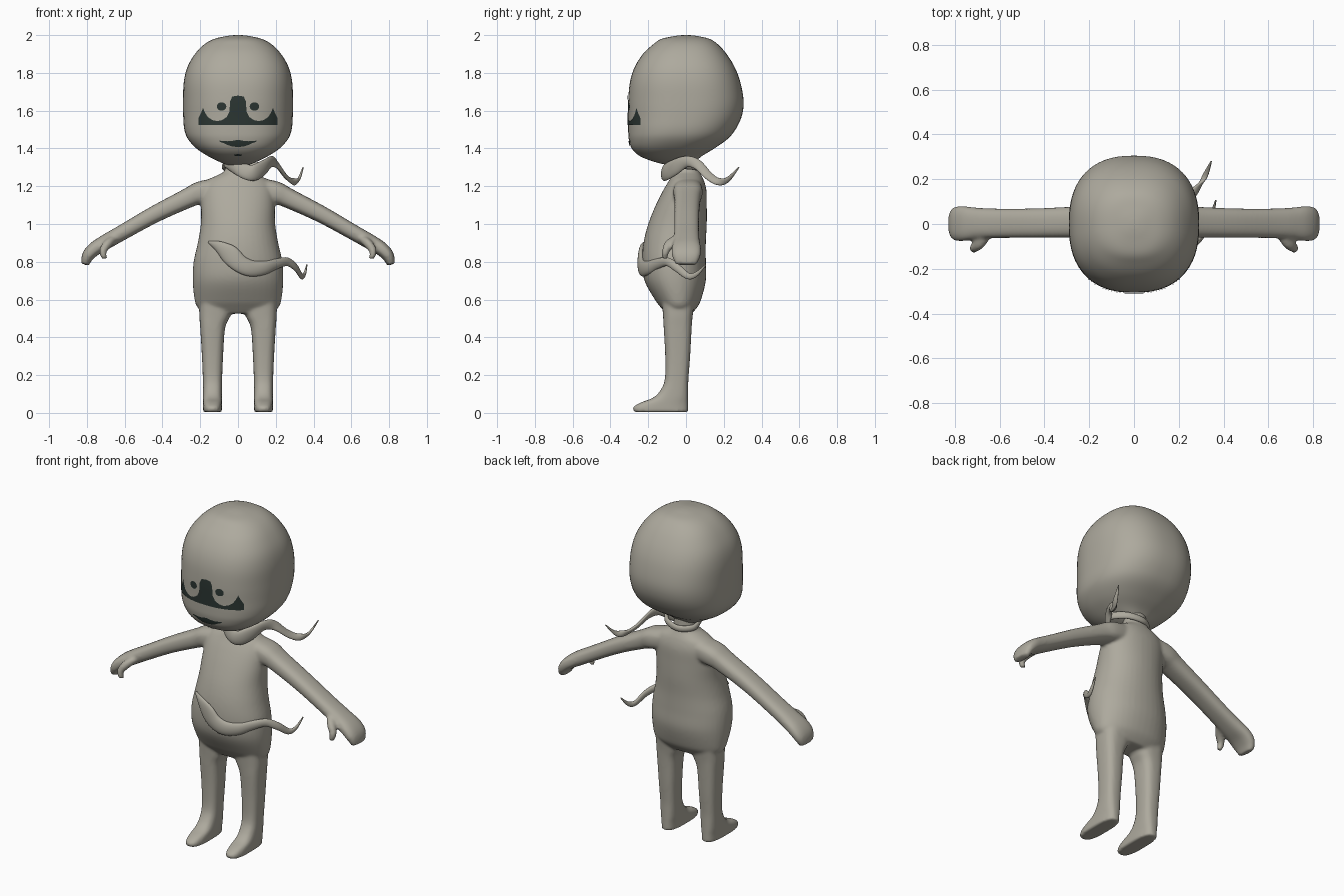
import bpy, bmesh, math
from mathutils import Vector
from mathutils.bvhtree import BVHTree

if "Cube" in bpy.data.objects:
    bpy.data.objects.remove(bpy.data.objects["Cube"], do_unlink=True)


def material(name, rgb):
    m = bpy.data.materials.new(name)
    m.use_nodes = True
    m.diffuse_color = (*rgb, 1)
    bsdf = next(n for n in m.node_tree.nodes if n.type == 'BSDF_PRINCIPLED')
    bsdf.inputs["Base Color"].default_value = (*rgb, 1)
    return m


CLAY = material("warm grey clay", (0.42, 0.40, 0.34))
DARK = material("dark face paint", (0.024, 0.036, 0.032))


def spline(pts, n):
    """Catmull-Rom through tuples of any length."""
    p = [pts[0]] + list(pts) + [pts[-1]]
    out = []
    for i in range(1, len(p) - 2):
        for k in range(n):
            t = k / n
            out.append([0.5 * (2 * b + (c - a) * t + (2 * a - 5 * b + 4 * c - d) * t * t
                               + (3 * b - a - 3 * c + d) * t ** 3)
                        for a, b, c, d in zip(*p[i - 1:i + 3])])
    return out + [list(pts[-1])]


def super_ring(sides, power):
    """Unit superellipse: 2 is round, higher is boxier."""
    ring = []
    for i in range(sides):
        a = math.tau * i / sides
        c, s = math.cos(a), math.sin(a)
        ring.append((math.copysign(abs(c) ** (2 / power), c),
                     math.copysign(abs(s) ** (2 / power), s)))
    return ring


def skin(bm, rings):
    """Closed tube over a list of rings."""
    vs = [[bm.verts.new(co) for co in r] for r in rings]
    n = len(vs[0])
    for a, b in zip(vs, vs[1:]):
        for i in range(n):
            j = (i + 1) % n
            bm.faces.new((a[i], a[j], b[j], b[i]))
    bm.faces.new(vs[0])
    bm.faces.new(vs[-1])


def loft(bm, rings, power, side=1, sides=40, steps=5):
    """Level rings given as (z, centre x, half width, front y, back y)."""
    unit = super_ring(sides, power)
    skin(bm, [[(side * (cx + u * hw), (yf + yb) / 2 + v * (yb - yf) / 2, z) for u, v in unit]
              for z, cx, hw, yf, yb in spline(rings, steps)])


def sweep(bm, path, power, side=1, ref=None, sides=24, steps=6):
    """Path points (x, y, z, half height, half depth); depth follows ref or points outward."""
    pts = spline(path, steps)
    pos = [Vector((side * p[0], p[1], p[2])) for p in pts]
    unit = super_ring(sides, power)
    rings = []
    for i, p in enumerate(pts):
        t = (pos[min(i + 1, len(pos) - 1)] - pos[max(i - 1, 0)]).normalized()
        out = ref or Vector((pos[i].x, pos[i].y, 0))
        w = t.cross(out).normalized()
        n = w.cross(t)
        rings.append([pos[i] + w * (u * p[3]) + n * (v * p[4]) for u, v in unit])
    skin(bm, rings)


def finish(bm, name, mat, recalc=True):
    if recalc:
        bmesh.ops.recalc_face_normals(bm, faces=bm.faces)
    me = bpy.data.meshes.new(name)
    bm.to_mesh(me)
    bm.free()
    me.materials.append(mat)
    for p in me.polygons:
        p.use_smooth = True
    ob = bpy.data.objects.new(name, me)
    bpy.context.collection.objects.link(ob)
    return ob


# Head: large rounded block
bm = bmesh.new()
loft(bm, [(1.31, 0, .05, -.09, .02), (1.33, 0, .10, -.17, .05), (1.36, 0, .16, -.245, .085),
          (1.40, 0, .22, -.287, .15), (1.45, 0, .265, -.303, .22), (1.50, 0, .284, -.306, .262),
          (1.57, 0, .29, -.306, .295), (1.65, 0, .291, -.306, .305), (1.75, 0, .287, -.297, .288),
          (1.83, 0, .268, -.272, .258), (1.90, 0, .228, -.228, .215), (1.95, 0, .18, -.175, .17),
          (1.98, 0, .125, -.13, .125), (1.995, 0, .06, -.06, .06), (2.0, 0, .02, -.02, .02)],
     2.4, sides=64)
head = finish(bm, "head", CLAY)

# Body: torso, legs, arms and thumbs fused into one skin
bm = bmesh.new()
loft(bm, [(.525, 0, .17, -.105, .03), (.56, 0, .215, -.135, .06), (.60, 0, .23, -.165, .08),
          (.70, 0, .24, -.22, .105), (.80, 0, .235, -.232, .105), (.90, 0, .213, -.225, .105),
          (1.0, 0, .197, -.20, .11), (1.1, 0, .195, -.16, .11), (1.18, 0, .19, -.12, .108),
          (1.23, 0, .165, -.09, .095), (1.258, 0, .11, -.075, .082), (1.285, 0, .07, -.06, .07),
          (1.36, 0, .06, -.055, .065)], 2.15)
LEG = [(.62, .115, .09, -.13, .05), (.52, .122, .083, -.122, .036), (.45, .134, .066, -.118, .03),
       (.30, .135, .056, -.11, .022), (.18, .135, .051, -.112, .013), (.12, .135, .05, -.135, .012),
       (.08, .135, .05, -.175, .012), (.055, .135, .05, -.24, .012), (.03, .135, .05, -.28, .012),
       (.004, .135, .05, -.275, .012)]
ARM = [(.12, .01, 1.18, .062, .075), (.20, .01, 1.165, .06, .078), (.27, .008, 1.135, .052, .07),
       (.44, .004, 1.052, .045, .066), (.60, .003, .962, .041, .066), (.70, .003, .905, .04, .07),
       (.76, .002, .868, .037, .078), (.795, .001, .83, .032, .075), (.81, 0, .785, .02, .055)]
THUMB = [(.66, -.04, .92, .022, .03), (.69, -.085, .895, .024, .028),
         (.715, -.108, .855, .02, .02), (.705, -.112, .815, .014, .014)]
for s in (-1, 1):
    loft(bm, LEG, 2.8, side=s)
    sweep(bm, ARM, 2.6, side=s, ref=Vector((0, 1, 0)))
    sweep(bm, THUMB, 2, side=s, ref=Vector((0, 1, 0)))
body = finish(bm, "body", CLAY)
fuse = body.modifiers.new("fuse", 'REMESH')
fuse.mode = 'VOXEL'
fuse.voxel_size = 0.009
fuse.use_smooth_shade = True
soften = body.modifiers.new("soften", 'SMOOTH')
soften.factor = 0.5
soften.iterations = 6

# Neckerchief with a wavy tail flying back over the left shoulder
bm = bmesh.new()
sweep(bm, [(-.065, -.04, 1.315, .015, .012), (-.01, -.095, 1.30, .035, .016),
           (.07, -.115, 1.27, .042, .016), (.13, -.07, 1.295, .042, .016),
           (.175, 0, 1.33, .03, .014), (.205, .06, 1.315, .027, .012),
           (.25, .12, 1.255, .024, .011), (.29, .17, 1.225, .02, .01),
           (.32, .22, 1.235, .015, .008), (.345, .28, 1.30, .003, .003)], 2)
# band around the back of the neck
sweep(bm, [(.15, -.03, 1.315, .022, .012), (.09, .05, 1.305, .02, .012),
           (0, .075, 1.295, .018, .012), (-.07, .03, 1.30, .018, .012),
           (-.065, -.04, 1.315, .016, .012)], 2)
finish(bm, "neckerchief", CLAY)

# Sash across the belly, its tail curling past the left hip
bm = bmesh.new()
sweep(bm, [(-.155, -.18, .905, .006, .008), (-.10, -.215, .88, .03, .014),
           (-.045, -.232, .84, .05, .018), (.01, -.237, .79, .046, .02),
           (.07, -.228, .765, .043, .02), (.14, -.20, .768, .036, .018),
           (.20, -.155, .788, .028, .016), (.26, -.10, .80, .023, .014),
           (.305, -.05, .77, .021, .012), (.335, .01, .725, .017, .01),
           (.352, .055, .735, .012, .008), (.365, .105, .785, .003, .003)], 2)
finish(bm, "sash", CLAY)

# Painted face: thin patches laid on the head, each column is (x, low z, high z)
bpy.context.view_layer.update()
surface = BVHTree.FromObject(head, bpy.context.evaluated_depsgraph_get())


def patch(name, columns, rows=6):
    bm = bmesh.new()
    grid = []
    for x, lo, hi in columns:
        col = []
        for r in range(rows + 1):
            z = lo + (hi - lo) * r / rows
            hit = surface.ray_cast(Vector((x, -1, z)), Vector((0, 1, 0)))[0]
            y = hit.y if hit else -0.3
            col.append(bm.verts.new((x, y - 0.004, z)))
        grid.append(col)
    for a, b in zip(grid, grid[1:]):
        for r in range(rows):
            bm.faces.new((a[r], b[r], b[r + 1], a[r + 1]))
    finish(bm, name, DARK, recalc=False)


def mirrored(half):
    return [(-x, lo, hi) for x, lo, hi in reversed(half) if x > 0] + half


BROW = [(0, 1.68), (.03, 1.675), (.042, 1.65), (.045, 1.595), (.06, 1.566), (.085, 1.55),
        (.11, 1.545), (.135, 1.55), (.16, 1.566), (.175, 1.59), (.185, 1.615), (.195, 1.59),
        (.21, 1.56)]
patch("face_mask", mirrored([(x, 1.525, hi) for x, hi in BROW]))
patch("mouth", mirrored([(0, 1.408, 1.446), (.03, 1.41, 1.44), (.055, 1.418, 1.438),
                         (.075, 1.428, 1.44), (.098, 1.436, 1.441)]))
patch("chin_mark", mirrored([(0, 1.36, 1.37), (.022, 1.362, 1.368)]), rows=2)
for label, s in (("right", -1), ("left", 1)):
    eye = []
    for i in range(13):
        a = math.pi * (1 - i / 12)
        h = max(0.022 * math.sin(a), 0.0005)
        eye.append((s * .087 + .025 * math.cos(a), 1.622 - h, 1.622 + h))
    patch(label + "_pupil", eye, rows=3)
